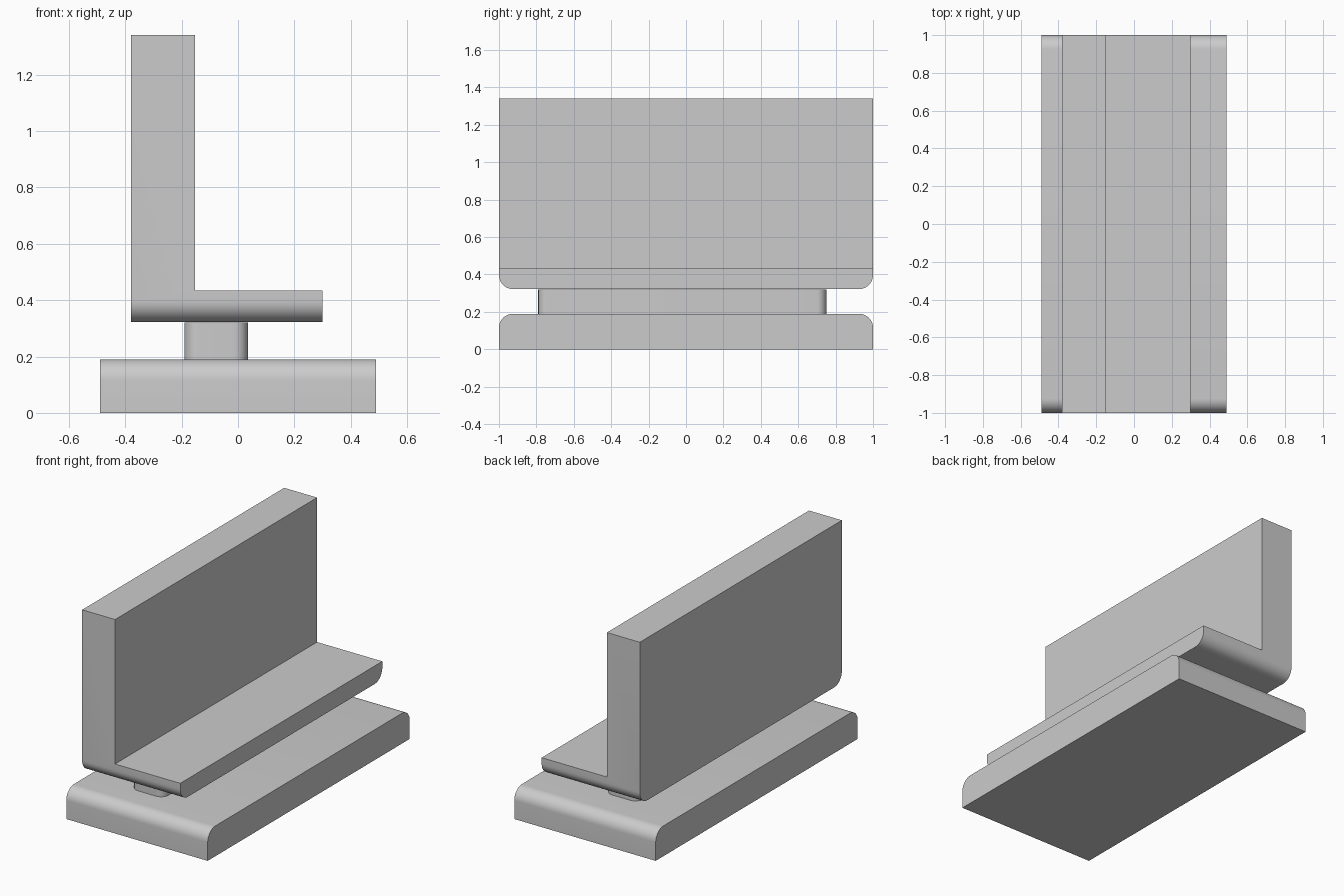
import bpy
import bmesh
import math

if "Cube" in bpy.data.objects:
    bpy.data.objects.remove(bpy.data.objects["Cube"])

grey = bpy.data.materials.new("plain grey")
grey.diffuse_color = (0.6, 0.6, 0.6, 1)
grey.use_nodes = True
grey.node_tree.nodes["Principled BSDF"].inputs["Base Color"].default_value = grey.diffuse_color


def prism(name, outline, depth, axis_point, round_edge, radius, segments=10):
    """Extrude an outline along a vector, then round the edges picked by a rule."""
    bm = bmesh.new()
    face = bm.faces.new([bm.verts.new(axis_point(a, b)) for a, b in outline])
    moved = bmesh.ops.extrude_face_region(bm, geom=[face])["geom"]
    bmesh.ops.translate(bm, vec=depth,
                        verts=[v for v in moved if isinstance(v, bmesh.types.BMVert)])
    bmesh.ops.recalc_face_normals(bm, faces=bm.faces)
    edges = [e for e in bm.edges if round_edge(e.verts[0].co, e.verts[1].co)]
    bmesh.ops.bevel(bm, geom=edges, offset=radius, segments=segments,
                    profile=0.5, affect='EDGES')
    mesh = bpy.data.meshes.new(name)
    bm.to_mesh(mesh)
    bm.free()
    mesh.materials.append(grey)
    obj = bpy.data.objects.new(name, mesh)
    bpy.context.collection.objects.link(obj)
    bpy.context.view_layer.objects.active = obj
    obj.select_set(True)
    bpy.ops.object.shade_smooth_by_angle(angle=math.radians(30))
    obj.select_set(False)
    return obj


def end_edges_at(z):
    """Edges lying across the ends at one height."""
    return lambda p, q: (abs(p.z - z) < 1e-4 and abs(q.z - z) < 1e-4
                         and abs(p.y - q.y) < 1e-4)


def on_front(x, z):
    return (x, -1, z)


# Base slab with rounded upper ends
prism("base", [(-0.49, 0), (0.49, 0), (0.49, 0.19), (-0.49, 0.19)],
      (0, 2, 0), on_front, end_edges_at(0.19), 0.075)

# Neck with rounded upright corners
prism("neck", [(-0.19, -0.79), (0.035, -0.79), (0.035, 0.75), (-0.19, 0.75)],
      (0, 0, 0.13), lambda x, y: (x, y, 0.19),
      lambda p, q: abs(p.z - q.z) > 0.1, 0.05)

# L-shaped seat and backrest with rounded lower ends
prism("seat_and_backrest",
      [(-0.38, 0.322), (0.30, 0.322), (0.30, 0.435), (-0.152, 0.435),
       (-0.152, 1.34), (-0.38, 1.34)],
      (0, 2, 0), on_front, end_edges_at(0.322), 0.075)
